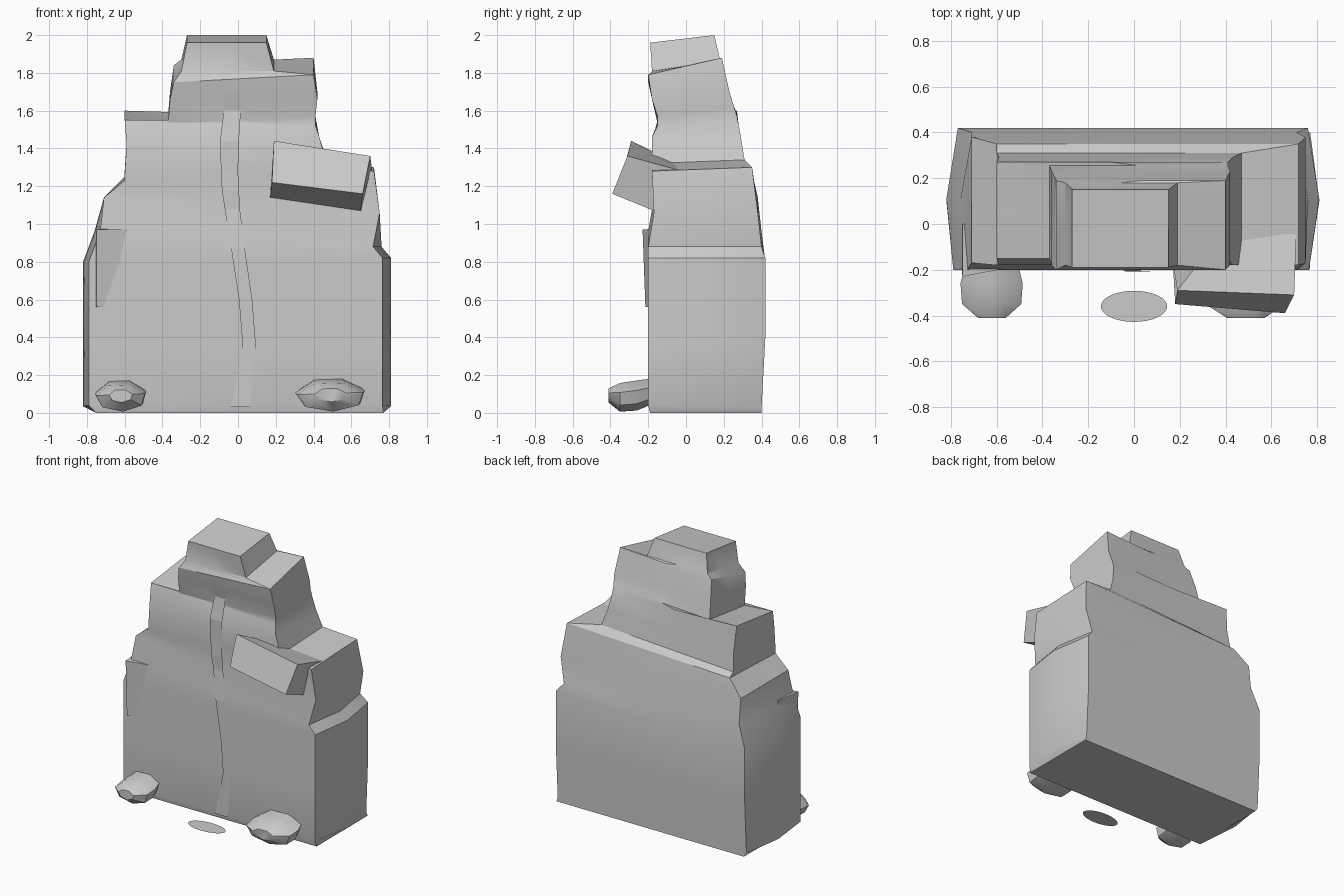
import bpy, bmesh, math
from mathutils import Vector

if "Cube" in bpy.data.objects:
    bpy.data.objects.remove(bpy.data.objects["Cube"])

stone = bpy.data.materials.new("grey stone")
stone.diffuse_color = (0.6, 0.6, 0.6, 1)
stone.use_nodes = True
stone.node_tree.nodes["Principled BSDF"].inputs["Base Color"].default_value = stone.diffuse_color


def make(name, verts, faces, smooth=None):
    me = bpy.data.meshes.new(name)
    me.from_pydata(verts, [], faces)
    bm = bmesh.new()
    bm.from_mesh(me)
    bmesh.ops.recalc_face_normals(bm, faces=bm.faces)
    bm.to_mesh(me)
    bm.free()
    me.materials.append(stone)
    ob = bpy.data.objects.new(name, me)
    bpy.context.collection.objects.link(ob)
    bpy.ops.object.select_all(action='DESELECT')
    bpy.context.view_layer.objects.active = ob
    ob.select_set(True)
    if smooth:
        bpy.ops.object.shade_smooth_by_angle(angle=math.radians(smooth))
    return ob


# Cliff: lofted rings; left x, left z, right x, right z, front y, back y, front drop
rows = [
    (-.75, .00, .77, .00, -.19, .40, 0),
    (-.82, .03, .81, .03, -.20, .40, -.01),
    (-.82, .40, .81, .40, -.20, .42, 0),
    (-.82, .80, .81, .82, -.20, .42, 0),
    (-.76, .96, .76, .88, -.20, .40, 0),
    (-.71, 1.14, .75, 1.06, -.17, .38, 0),
    (-.60, 1.25, .72, 1.30, -.18, .35, .02),
    (-.60, 1.28, .47, 1.34, -.18, .31, .02),
    (-.59, 1.42, .43, 1.46, -.18, .29, .0),
    (-.60, 1.60, .41, 1.57, -.15, .27, .05),
    (-.37, 1.58, .41, 1.62, -.15, .255, .05),
    (-.36, 1.70, .42, 1.70, -.18, .23, .04),
    (-.34, 1.84, .40, 1.88, -.20, .19, .09),
    (-.30, 1.87, .19, 1.87, -.18, .18, .06),
    (-.27, 2.00, .15, 2.00, -.19, .15, .04),
]
verts, N = [], 8
for i, (xl, zl, xr, zr, yf, yb, drop) in enumerate(rows):
    c = .05 if 1 <= i <= 4 else .0          # lower corners are cut back
    ym, zm, xm = (yf + yb) / 2, (zl + zr) / 2, (xl + xr) / 2
    verts += [(xl + c * .6, yf, zl - drop), (xl, ym, zl - drop / 2), (xl + c, yb, zl),
              (xm, yb, zm), (xr - c, yb, zr), (xr, ym, zr - drop / 2),
              (xr - c * .9, yf, zr - drop), (xm, yf, zm - drop)]
faces = [(r * N + k, r * N + (k + 1) % N, (r + 1) * N + (k + 1) % N, (r + 1) * N + k)
         for r in range(len(rows) - 1) for k in range(N)]
faces += [tuple(range(N)), tuple(range((len(rows) - 1) * N, len(rows) * N))]
make("cliff", verts, faces, 30)


# Angular slabs: four lower then four upper corners
BOX = [(0, 1, 2, 3), (4, 5, 6, 7), (0, 1, 5, 4), (1, 2, 6, 5), (2, 3, 7, 6), (3, 0, 4, 7)]
make("overhanging_slab", [
    (.18, -.35, 1.22), (.66, -.39, 1.16), (.65, -.17, 1.07), (.17, -.17, 1.14),
    (.19, -.29, 1.44), (.70, -.31, 1.36), (.71, -.02, 1.28), (.40, -.02, 1.31)], BOX)
make("left_corner_rock", [
    (-.75, -.215, .56), (-.70, -.195, .56), (-.70, .0, .56), (-.77, .0, .56),
    (-.75, -.23, .97), (-.54, -.19, .97), (-.54, .0, .99), (-.75, .0, .99)], BOX)


# Boulders at the foot: facetted rings around the y axis
def boulder(name, cx, w, h):
    rings = [(-.41, .45, .01), (-.35, .95, 0), (-.26, 1.0, .01), (-.15, .8, .04)]
    v = []
    for y, s, dz in rings:
        for k in range(7):
            a = 2 * math.pi * k / 7 + .3
            v.append((cx + w * s * math.cos(a), y, h + dz + h * s * math.sin(a) * .97))
    f = [(r * 7 + k, r * 7 + (k + 1) % 7, r * 7 + 7 + (k + 1) % 7, r * 7 + 7 + k)
         for r in range(3) for k in range(7)]
    make(name, v, f + [tuple(range(7)), tuple(range(21, 28))], 40)


boulder("left_boulder", -.62, .14, .08)
boulder("right_boulder", .49, .19, .085)

# Waterfall ribbon: centre x, z, half width, y
path = [(.01, .03, .05, -.206), (.06, .35, .035, -.208), (.04, .6, .035, -.208),
        (0, .87, .036, -.208), (-.03, 1.08, .04, -.186), (-.04, 1.18, .045, -.19),
        (-.045, 1.28, .045, -.188), (-.045, 1.44, .05, -.19),
        (-.04, 1.5, .048, -.18), (-.03, 1.6, .045, -.166), (-.02, 1.7, .045, -.19)]
rv = [(x + s * w, y, z) for x, z, w, y in path for s in (-1, 1)]
make("waterfall", rv, [(2 * i, 2 * i + 1, 2 * i + 3, 2 * i + 2) for i in range(len(path) - 1)])

# Pool disc on the ground
make("pool", [(.145 * math.cos(math.pi * k / 16), -.36 + .068 * math.sin(math.pi * k / 16), .002)
              for k in range(32)], [tuple(range(32))])
